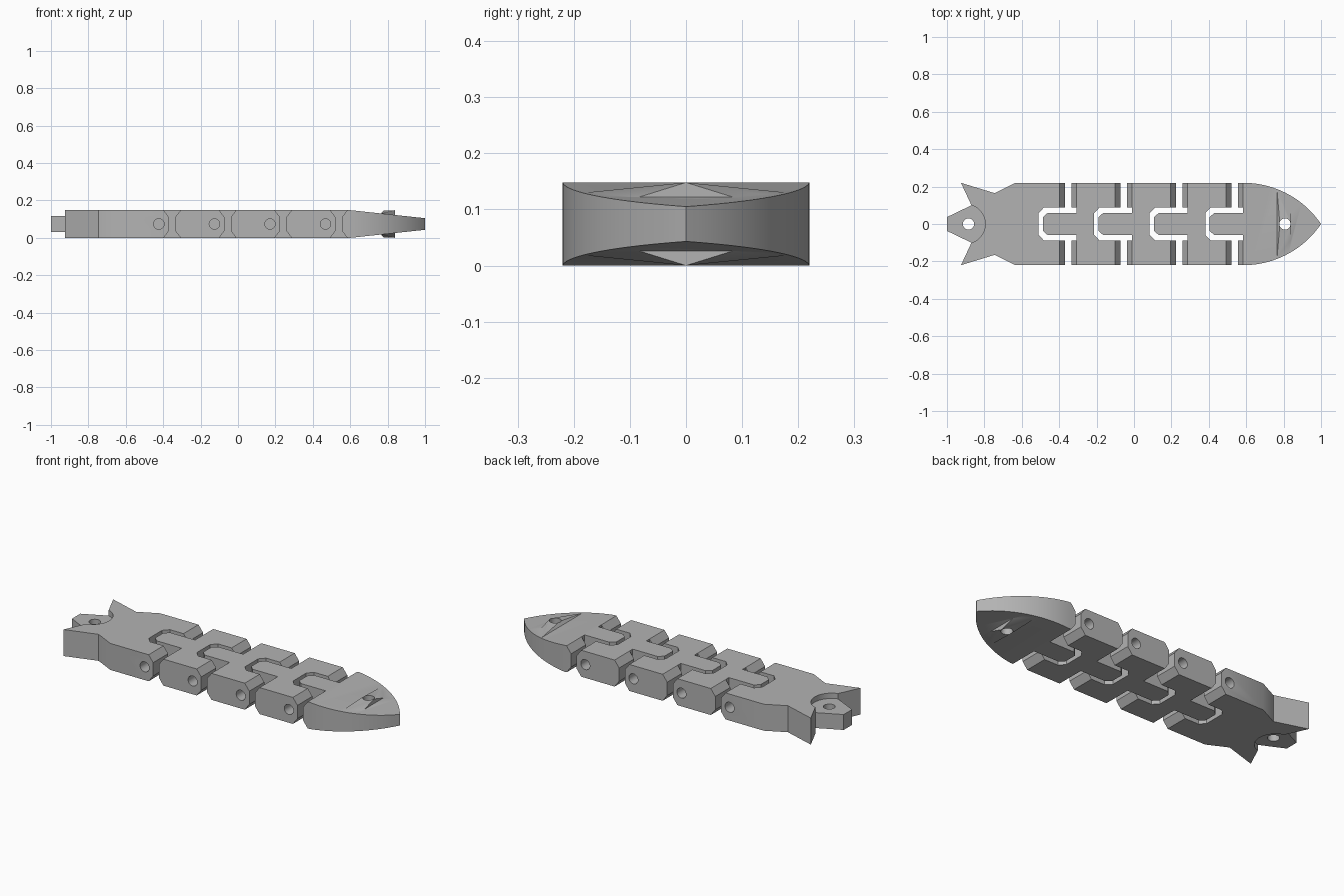
import bpy, bmesh, math
from mathutils import Vector, Matrix

if "Cube" in bpy.data.objects:
    bpy.data.objects.remove(bpy.data.objects["Cube"])

H, W = 0.148, 0.22            # body height and half width
PITCH, FIRST = 0.297, -0.423  # hinge spacing and first hinge
MID = H / 2

grey = bpy.data.materials.new("plain_grey")
grey.use_nodes = True
grey.diffuse_color = (0.45, 0.45, 0.45, 1)
grey.node_tree.nodes["Principled BSDF"].inputs["Base Color"].default_value = grey.diffuse_color


def prism(bm, points, axis, low, high):
    """Extrude a closed profile along z (points are x, y) or y (points are x, z)."""
    place = (lambda a, b, c: (a, b, c)) if axis == "z" else (lambda a, b, c: (a, c, b))
    ends = [[bm.verts.new(place(a, b, c)) for a, b in points] for c in (low, high)]
    faces = [bm.faces.new(e) for e in ends]
    n = len(points)
    for i in range(n):
        j = (i + 1) % n
        faces.append(bm.faces.new((ends[0][i], ends[0][j], ends[1][j], ends[1][i])))
    bmesh.ops.recalc_face_normals(bm, faces=faces)


def circle(x, z, radius, steps=32):
    return [(x + radius * math.cos(math.tau * i / steps),
             z + radius * math.sin(math.tau * i / steps)) for i in range(steps)]


def finish(bm, name):
    mesh = bpy.data.meshes.new(name)
    bm.to_mesh(mesh)
    bm.free()
    ob = bpy.data.objects.new(name, mesh)
    bpy.context.collection.objects.link(ob)
    mesh.materials.append(grey)
    return ob


def combine(ob, bm, operation="DIFFERENCE"):
    """Apply a boolean and discard the helper mesh."""
    helper = finish(bm, "helper")
    mod = ob.modifiers.new("shape", "BOOLEAN")
    mod.operation, mod.solver, mod.object = operation, "EXACT", helper
    bpy.context.view_layer.update()
    graph = bpy.context.evaluated_depsgraph_get()
    result = bpy.data.meshes.new_from_object(ob.evaluated_get(graph))
    ob.modifiers.clear()
    ob.data = result
    bpy.data.objects.remove(helper)


def mirrored(half):
    """Close a half outline that runs from back to front with its mirror image."""
    return half + [(x, -y) for x, y in reversed(half) if abs(y) > 1e-5]


def tongue(p):
    """Half outline of the hinge tongue and the back of its link."""
    return [(p - 0.064, 0.036), (p - 0.038, 0.06), (p + 0.116, 0.06),
            (p + 0.116, 0.088), (p + 0.088, 0.088), (p + 0.088, W)]


def socket(p):
    """Half outline of the lobe and slot at the front of a link."""
    return [(p + 0.053, W), (p + 0.053, 0.088), (p - 0.059, 0.088), (p - 0.087, 0.058)]


def hinge_cuts(bm, back=None, front=None):
    """Chamfer wedges for the lobe ends, plus the pin holes."""
    for side in (-1, 1):
        low, high = sorted((side * 0.075, side * 0.3))
        for p, edge, inward in ((back, 0.088, 1), (front, 0.053, -1)):
            if p is None:
                continue
            for up in (-1, 1):
                def at(dx, dz):
                    return (p + edge + inward * dx, MID + up * (MID + dz))
                prism(bm, [at(-0.014, -0.0555), at(0.042, 0.0185), at(-0.014, 0.0185)],
                      "y", low, high)
        if front is not None:
            prism(bm, circle(front, MID, 0.028), "y", low, high)


def link(name, half, back=None, front=None):
    bm = bmesh.new()
    prism(bm, mirrored(half), "z", 0, H)
    ob = finish(bm, name)
    cuts = bmesh.new()
    hinge_cuts(cuts, back, front)
    combine(ob, cuts)
    return ob


hinges = [FIRST + PITCH * i for i in range(4)]

# Tail link with a forked fin and a round notch
notch = [(-0.9 + 0.105 * math.cos(a), 0.105 * math.sin(a))
         for a in (math.radians(73) * i / 10 for i in range(11))]
tail = link("tail", notch + [(-0.925, W), (-0.745, 0.165), (-0.635, W)] + socket(hinges[0]),
            front=hinges[0])

# Thin ring tab inside the tail notch
bm = bmesh.new()
prism(bm, mirrored([(-1, 0.037), (-0.869, 0.1), (-0.78, 0.08)]), "z", 0.032, 0.118)
tab = finish(bm, "tail_tab")
bm = bmesh.new()
prism(bm, circle(-0.885, 0, 0.03), "z", -0.1, 0.3)
combine(tab, bm)

# Three identical middle links
links = [link(f"body_link_{i + 1}", tongue(hinges[i]) + socket(hinges[i + 1]),
              hinges[i], hinges[i + 1]) for i in range(3)]

# Head with curved sides
R, START = 0.501, 0.585
curve = [(START + 0.415 * t, max(0, W - R + math.sqrt(R * R - (0.415 * t) ** 2)))
         for t in (i / 24 for i in range(24))] + [(1, 0)]
head = link("head", tongue(hinges[3]) + curve, hinges[3])

# Taper the head above and below
bm = bmesh.new()
for up in (-1, 1):
    prism(bm, [(x, MID + up * z) for x, z in
               ((0.5, 0.0848), (1.05, 0.0256), (1.05, 0.2), (0.5, 0.2))], "y", -0.4, 0.4)
combine(head, bm)

# Peaked ridges on both tapered faces
for up in (-1, 1):
    bm = bmesh.new()
    for x, y, z in ((0.765, 0.18, 0.056), (0.84, 0.09, 0.046), (0.78, 0, MID), (0.84, 0, MID),
                    (0.765, 0.15, 0.03), (0.84, 0.08, 0.03)):
        for s in ((1, -1) if y else (1,)):
            bm.verts.new((x, s * y, MID + up * z))
    bmesh.ops.convex_hull(bm, input=bm.verts)
    bmesh.ops.recalc_face_normals(bm, faces=bm.faces)
    combine(head, bm, "UNION")

# Eye hole through the head
bm = bmesh.new()
prism(bm, circle(0.807, 0, 0.03), "z", -0.1, 0.3)
combine(head, bm)

# Smooth the curves while keeping the edges crisp
bpy.ops.object.select_all(action="DESELECT")
for ob in [tail, tab, head] + links:
    ob.select_set(True)
    bpy.context.view_layer.objects.active = ob
bpy.ops.object.shade_smooth_by_angle(angle=math.radians(30))
